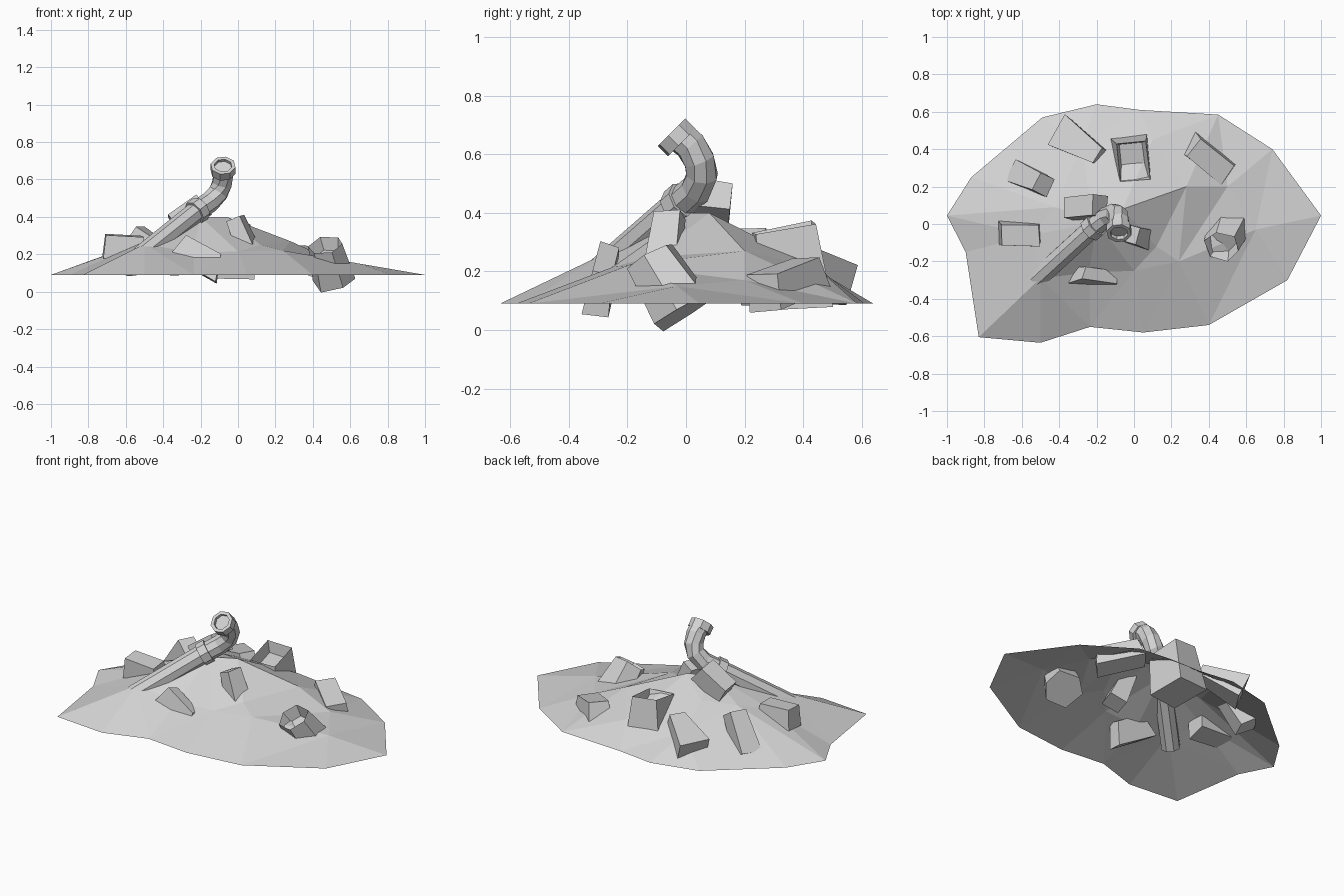
import bpy, bmesh, math, random
from mathutils import Vector, Euler, Matrix
from mathutils.geometry import delaunay_2d_cdt

if "Cube" in bpy.data.objects:
    bpy.data.objects.remove(bpy.data.objects["Cube"])

random.seed(4)
grey = bpy.data.materials.new("plain_grey")
grey.use_nodes = True
grey.diffuse_color = (0.65, 0.65, 0.65, 1)
grey.node_tree.nodes["Principled BSDF"].inputs["Base Color"].default_value = grey.diffuse_color


def finish(name, bm):
    mesh = bpy.data.meshes.new(name)
    bm.to_mesh(mesh)
    bm.free()
    mesh.materials.append(grey)
    obj = bpy.data.objects.new(name, mesh)
    bpy.context.collection.objects.link(obj)
    return obj


# Mound: open-bottomed faceted shell over an irregular outline
RIM = 0.09
outline = [(-1, .045), (-.9, -.15), (-.83, -.605), (-.5, -.635), (-.235, -.55),
           (.05, -.58), (.4, -.54), (.82, -.3), (1, .045), (.74, .4),
           (.45, .585), (.03, .61), (-.2, .64), (-.49, .57), (-.87, .25)]
crown = [(-.2, .01, .4), (-.06, .08, .4), (-.5, -.29, .255), (-.24, -.26, .21),
         (0, -.25, .215), (.24, -.2, .22), (.12, -.12, .25), (.28, .2, .27),
         (.5, .2, .17), (.65, -.03, .15), (.1, .45, .21), (-.28, .42, .22),
         (-.25, .21, .33), (-.42, .09, .3), (-.55, -.06, .25)]
flat = [Vector(p) for p in outline] + [Vector(p[:2]) for p in crown]
heights = [RIM] * len(outline) + [p[2] for p in crown]
first = len(outline)
ridges = [(2, first + 2), (first + 2, first), (0, first + 13)]
verts, _, tris, origin, _, _ = delaunay_2d_cdt(
    flat, ridges, [list(range(first))], 1, 1e-5)
bm = bmesh.new()
bv = [bm.verts.new((v.x, v.y, heights[src[0]])) for v, src in zip(verts, origin)]
for tri in tris:
    bm.faces.new([bv[i] for i in tri])
bm.normal_update()
bmesh.ops.reverse_faces(bm, faces=[f for f in bm.faces if f.normal.z < 0])
finish("mound", bm)


# Rubble: tapered chunky prisms, optionally hollowed on the face nearest a direction
def rock(name, centre, size, turn, sides=4, taper=0.8, hollow=None):
    bm = bmesh.new()
    bmesh.ops.create_cone(bm, cap_ends=True, segments=sides, radius1=0.5,
                          radius2=0.5 * taper, depth=1)
    if sides == 4:
        bmesh.ops.rotate(bm, verts=bm.verts, matrix=Matrix.Rotation(math.pi / 4, 3, 'Z'))
        bmesh.ops.scale(bm, verts=bm.verts, vec=(math.sqrt(2), math.sqrt(2), 1))
    for v in bm.verts:
        v.co += Vector([random.uniform(-.04, .04) for _ in range(3)])
    bmesh.ops.scale(bm, verts=bm.verts, vec=size)
    angles = Euler([math.radians(a) for a in turn])
    bmesh.ops.rotate(bm, verts=bm.verts, matrix=angles.to_matrix())
    bmesh.ops.translate(bm, verts=bm.verts, vec=centre)
    bm.normal_update()
    if hollow:
        face = max(bm.faces, key=lambda f: f.normal.dot(Vector(hollow)))
        bmesh.ops.inset_region(bm, faces=[face], thickness=0.025)
        bmesh.ops.translate(bm, verts=face.verts, vec=face.normal * -0.07)
    finish(name, bm)


rock("left_block", (-.61, -.055, .24), (.22, .13, .12), (6, 3, -2), taper=.9)
rock("left_rear_rock", (-.55, .24, .22), (.12, .13, .26), (0, 35, -25), taper=.8)
rock("rear_wedge", (-.285, .425, .21), (.14, .18, .27), (0, 66, -32), taper=.5)
rock("rear_hollow_block", (-.015, .345, .215), (.21, .25, .27), (6, 3, 5), 4, .78, (0, 0, 1))
rock("right_rear_slab", (.405, .345, .16), (.27, .14, .12), (4, 14, -38), taper=.9)
rock("right_hollow_rock", (.495, -.065, .155), (.24, .23, .22), (28, -20, 10), 6, .85,
     (-.4, -.4, .8))
rock("front_slab", (-.21, -.285, .185), (.28, .09, .14), (-12, 30, -8), taper=.75)
rock("centre_shard", (.03, -.07, .28), (.11, .12, .24), (0, -22, -15), taper=.75)
rock("crown_slab", (-.26, .09, .41), (.2, .12, .12), (-8, -35, 5), taper=.9)


# Pipe: octagonal rings swept along a path; closed tubes give thick walls
def tube(name, path, radius, bore=0.0):
    points = [Vector(p) for p in path]
    bm = bmesh.new()
    stations = [(i, radius) for i in range(len(points))]
    if bore:
        stations += [(i, bore) for i in reversed(range(len(points)))]
    rings = []
    for i, r in stations:
        along = (points[min(i + 1, len(points) - 1)] - points[max(i - 1, 0)]).normalized()
        side = along.cross(Vector((1, -1, 0))).normalized()
        up = side.cross(along)
        rings.append([bm.verts.new(points[i] + r * (
            math.cos((k + .5) * math.pi / 4) * side + math.sin((k + .5) * math.pi / 4) * up))
            for k in range(8)])
    pairs = list(zip(rings, rings[1:])) + ([(rings[-1], rings[0])] if bore else [])
    for a, b in pairs:
        for k in range(8):
            bm.faces.new((a[k], a[(k + 1) % 8], b[(k + 1) % 8], b[k]))
    if not bore:
        bm.faces.new(rings[0])
        bm.faces.new(rings[-1])
    bmesh.ops.recalc_face_normals(bm, faces=bm.faces)
    finish(name, bm)


tube("pipe", [(-.52, -.295, .19), (-.22, -.02, .43), (-.15, .035, .48), (-.105, .055, .53),
              (-.085, .045, .58), (-.08, .015, .63), (-.08, -.03, .668)], .056)
tube("lower_collar", [(-.235, -.033, .419), (-.2, -.003, .445)], .068)
tube("mouth_collar", [(-.08, -.015, .64), (-.08, -.05, .675)], .068, .048)
